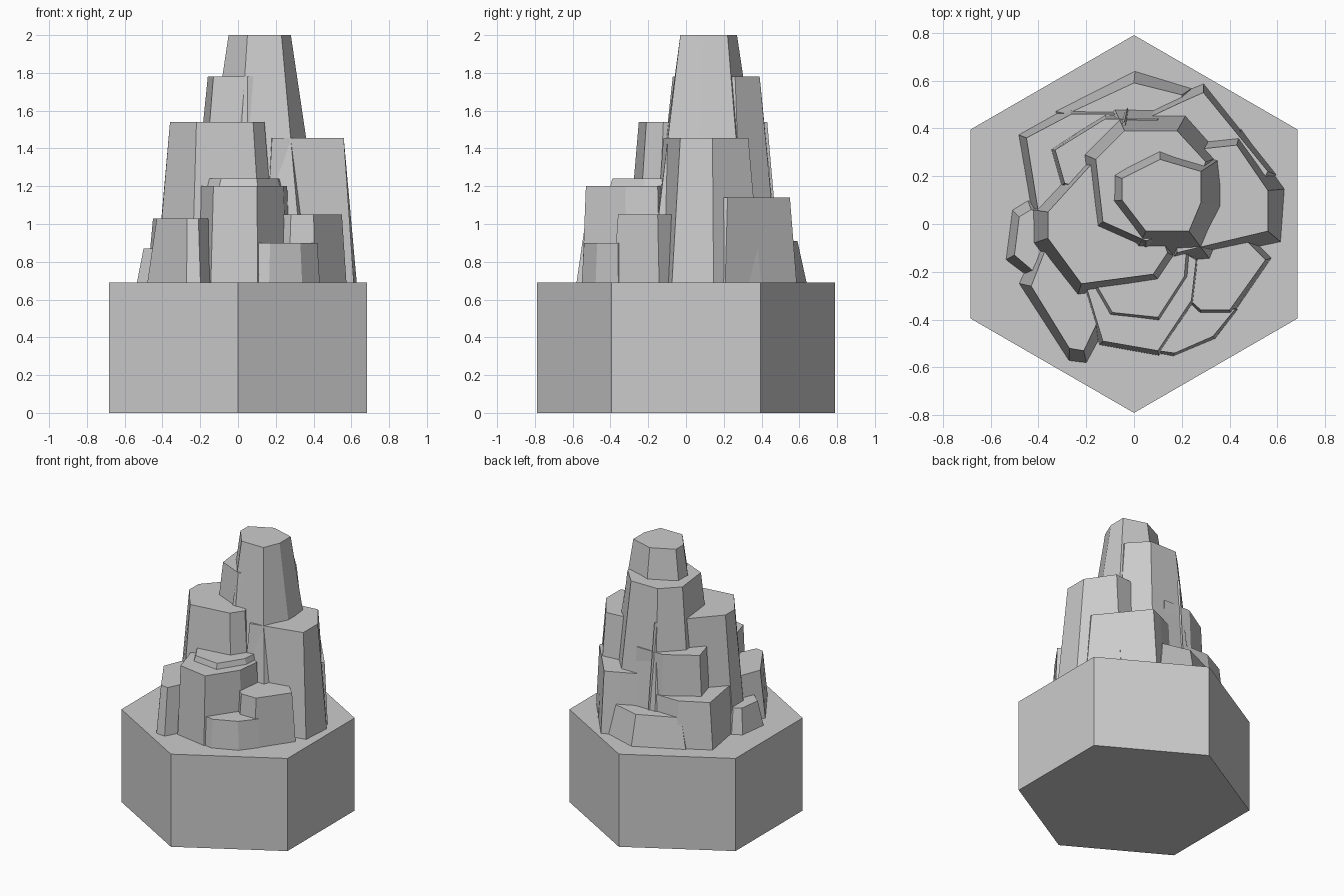
import bpy
import bmesh
import math
from mathutils import Vector

cube = bpy.data.objects.get("Cube")
if cube:
    bpy.data.objects.remove(cube)

stone = bpy.data.materials.new("grey_stone")
stone.use_nodes = True
STONE_COLOUR = (0.6, 0.6, 0.6, 1.0)
stone.diffuse_color = STONE_COLOUR
stone.node_tree.nodes["Principled BSDF"].inputs["Base Color"].default_value = STONE_COLOUR

BASE_TOP = 0.69


def rock(name, outline, top, bottom=BASE_TOP - 0.01, slope=0.1):
    """Faceted column: a flat outline whose walls lean outward on the way down."""
    points = [Vector(p) for p in outline]
    centre = sum(points, Vector((0, 0))) / len(points)
    bm = bmesh.new()
    rings = []
    for z in (bottom, top):
        spread = slope * (top - z)
        ring = [p + (p - centre).normalized() * spread for p in points]
        rings.append([bm.verts.new((p.x, p.y, z)) for p in ring])
    lower, upper = rings
    bm.faces.new(list(reversed(lower)))
    bm.faces.new(upper)
    for i in range(len(points)):
        j = (i + 1) % len(points)
        bm.faces.new((lower[i], lower[j], upper[j], upper[i]))
    bmesh.ops.recalc_face_normals(bm, faces=bm.faces)
    mesh = bpy.data.meshes.new(name)
    bm.to_mesh(mesh)
    bm.free()
    mesh.materials.append(stone)
    obj = bpy.data.objects.new(name, mesh)
    bpy.context.collection.objects.link(obj)
    return obj


# Hexagonal plinth
corners = [math.radians(90 + 60 * i) for i in range(6)]
rock("hexagonal_plinth", [(0.79 * math.cos(a), 0.79 * math.sin(a)) for a in corners],
     BASE_TOP, bottom=0, slope=0)

# Tall central columns
rock("summit", [(-0.05, 0.19), (-0.05, 0.1), (0.05, -0.03), (0.23, -0.03),
                (0.28, 0.09), (0.28, 0.22), (0.11, 0.27)], 2.0, slope=0.15)
rock("back_shoulder", [(-0.16, 0.27), (-0.13, 0.01), (0.05, -0.07), (0.2, -0.02),
                       (0.3, 0.26), (0.18, 0.39), (-0.04, 0.39)], 1.78, slope=0.11)
rock("right_shoulder", [(-0.04, 0.43), (-0.16, 0.27), (-0.36, 0.05), (-0.36, -0.06),
                        (-0.22, -0.25), (0.08, -0.21), (0.14, -0.12)], 1.54, slope=0.09)
rock("left_shoulder", [(0.18, -0.12), (0.56, -0.03), (0.56, 0.14), (0.43, 0.33),
                       (0.15, 0.3)], 1.455, slope=0.09)

# Ledges around the back
rock("back_corner_shelf", [(-0.33, 0.31), (-0.29, 0.17), (0, 0.1), (0.1, 0.44),
                           (-0.12, 0.44)], 1.33, slope=0.05)
rock("back_left_ledge", [(0.05, 0.44), (0.1, 0.1), (0.5, 0.1), (0.56, 0.22),
                         (0.29, 0.55), (0.2, 0.51)], 1.14, slope=0.08)
rock("back_right_ledge", [(-0.45, 0.36), (-0.4, 0.05), (0, 0), (0, 0.46),
                          (-0.26, 0.46)], 1.03, slope=0.1)
rock("back_low_ledge", [(-0.28, 0.46), (-0.2, 0.2), (0.2, 0.2), (0.2, 0.54),
                        (0, 0.59)], 0.91, slope=0.22)

# Ledges around the right and front
rock("right_low_ledge", [(-0.5, -0.13), (-0.3, -0.3), (-0.2, 0), (-0.43, 0.06),
                         (-0.48, 0.03)], 0.87, slope=0.22)
rock("front_right_ledge", [(-0.43, -0.26), (-0.27, -0.52), (-0.21, -0.53), (-0.1, -0.3),
                           (-0.2, -0.1), (-0.36, -0.08)], 1.03, slope=0.15)
rock("front_boulder", [(-0.2, -0.26), (-0.13, -0.49), (0.1, -0.53), (0.24, -0.32),
                       (0.26, -0.15), (0, 0)], 1.2, slope=0.04)
rock("front_cap", [(-0.16, -0.25), (-0.09, -0.37), (0.1, -0.39), (0.21, -0.22),
                   (0.22, -0.1), (0, -0.1)], 1.24, bottom=1.15, slope=0.3)
rock("front_left_ledge", [(0.1, -0.2), (0.28, -0.36), (0.4, -0.36), (0.55, -0.15),
                          (0.4, 0)], 1.05, slope=0.07)
rock("front_low_step", [(0.1, -0.53), (0.17, -0.54), (0.33, -0.47), (0.42, -0.36),
                        (0.3, -0.2), (0.1, -0.2)], 0.9, slope=0.06)
